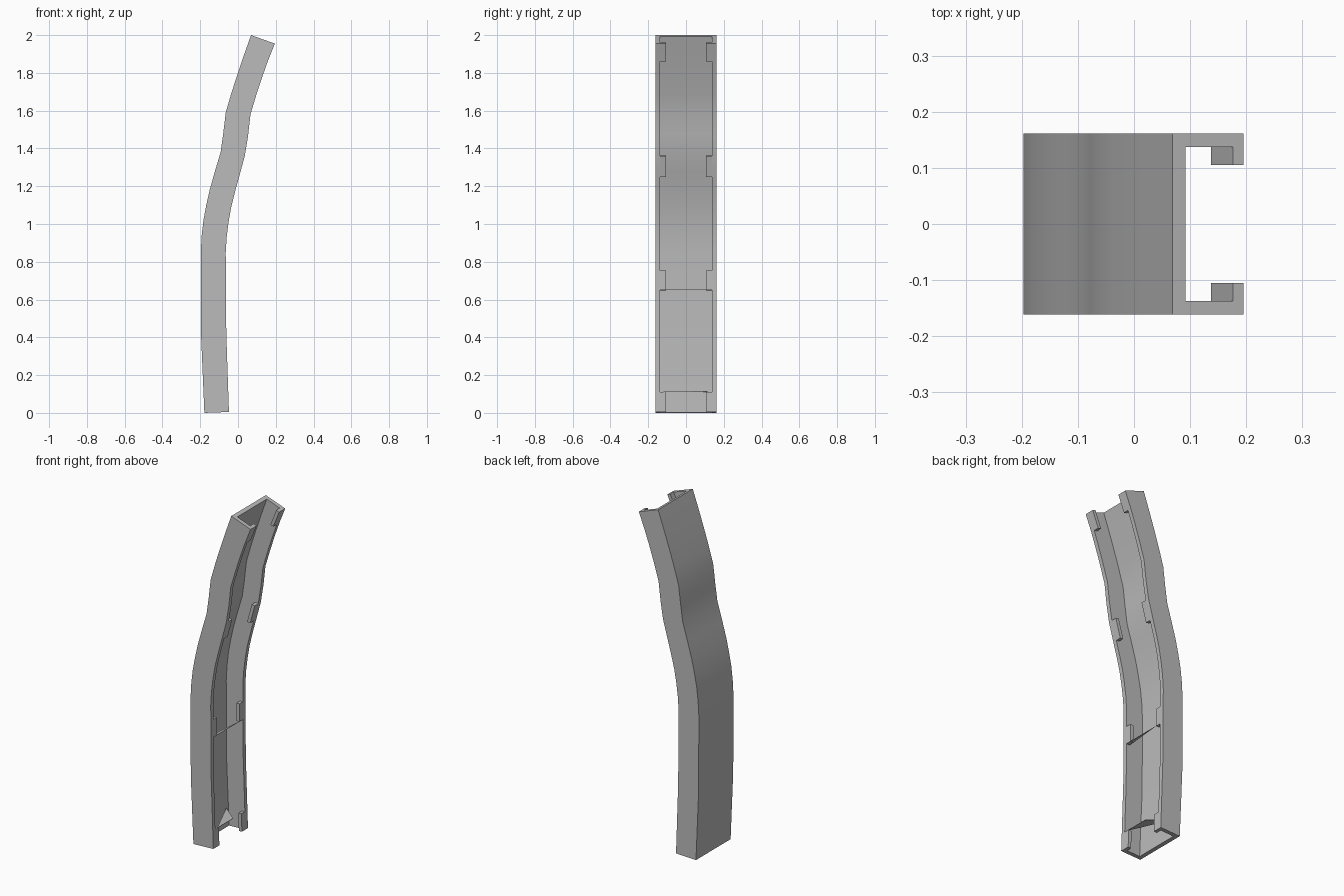
import bpy, bmesh, math
from mathutils import Vector

cube = bpy.data.objects.get("Cube")
if cube:
    bpy.data.objects.remove(cube, do_unlink=True)

grey = bpy.data.materials.new("plain grey")
grey.use_nodes = True
colour = (0.5, 0.5, 0.5, 1)
grey.diffuse_color = colour
grey.node_tree.nodes["Principled BSDF"].inputs["Base Color"].default_value = colour

HALF, WALL, LIP, LIP_IN = 0.1615, 0.024, 0.02, 0.105

# Stations along the bend: (back x, back z, open-edge x, open-edge z)
STATIONS = [
    (-.178, 0, -.048, .005), (-.195, .40, -.062, .42), (-.197, .85, -.065, .85),
    (-.192, .94, -.060, .93), (-.183, 1.02, -.050, 1.01), (-.168, 1.10, -.036, 1.09),
    (-.150, 1.18, -.016, 1.17), (-.122, 1.28, .010, 1.265), (-.092, 1.38, .036, 1.36),
    (-.078, 1.48, .053, 1.465), (-.065, 1.59, .066, 1.58), (-.036, 1.69, .096, 1.68),
    (-.004, 1.79, .127, 1.775), (.030, 1.89, .159, 1.865), (.069, 2.0, .195, 1.955)]


def station_at(z):
    """Station whose open edge lies at height z."""
    for a, b in zip(STATIONS, STATIONS[1:]):
        if z <= b[3]:
            t = (z - a[3]) / (b[3] - a[3])
            return tuple(p + (q - p) * t for p, q in zip(a, b))
    return STATIONS[-1]


def finish(name, bm):
    mesh = bpy.data.meshes.new(name)
    bm.to_mesh(mesh)
    bm.free()
    mesh.materials.append(grey)
    obj = bpy.data.objects.new(name, mesh)
    bpy.context.collection.objects.link(obj)
    return obj


def sweep(name, stations, section, caps):
    """Sweep (distance from back, y) points; negative distances count from the open edge."""
    bm = bmesh.new()
    rings = []
    for bx, bz, ox, oz in stations:
        back, edge = Vector((bx, 0, bz)), Vector((ox, 0, oz))
        across = (edge - back).normalized()
        ring = []
        for d, y, from_edge in section:
            p = (edge if from_edge else back) + across * d
            ring.append(bm.verts.new((p.x, y, p.z)))
        rings.append(ring)
    n = len(section)
    for a, b in zip(rings, rings[1:]):
        for i in range(n):
            j = (i + 1) % n
            bm.faces.new((a[i], a[j], b[j], b[i]))
    for ring in (rings[0], rings[-1]):
        for cap in caps:
            bm.faces.new([ring[i] for i in cap])
    bmesh.ops.recalc_face_normals(bm, faces=bm.faces)
    obj = finish(name, bm)
    bpy.ops.object.select_all(action='DESELECT')
    obj.select_set(True)
    bpy.context.view_layer.objects.active = obj
    bpy.ops.object.shade_smooth_by_angle(angle=math.radians(25))


# U-shaped channel, open towards +x
inner = HALF - WALL
sweep("channel", STATIONS,
      [(0, -HALF, False), (0, -HALF, True), (0, -inner, True), (WALL, -inner, False),
       (WALL, inner, False), (0, inner, True), (0, HALF, True), (0, HALF, False)],
      [(0, 1, 2, 3), (0, 3, 4, 7), (4, 5, 6, 7)])

# Retaining lips along the open edges
for k, (low, high) in enumerate([(.005, .11), (.65, .755), (1.25, 1.36), (1.86, 1.955)]):
    heights = [low] + [s[3] for s in STATIONS if low < s[3] < high] + [high]
    for side, label in ((-1, "front"), (1, "rear")):
        sweep(f"{label}_lip_{k + 1}", [station_at(z) for z in heights],
              [(-LIP, side * LIP_IN, True), (0, side * LIP_IN, True),
               (0, side * inner, True), (-LIP, side * inner, True)], [(0, 1, 2, 3)])

# Thin webs crossing the channel
for name, points in (
        ("lower_web", [(-.052, -.12, .11), (-.052, .03, .11), (-.157, .115, .11)]),
        ("middle_web", [(-.064, -.13, .65), (-.064, .105, .65), (-.084, -.105, .65)])):
    bm = bmesh.new()
    face = bm.faces.new([bm.verts.new(p) for p in points])
    bm.normal_update()
    top = bmesh.ops.extrude_face_region(bm, geom=[face])["geom"]
    bmesh.ops.translate(bm, vec=(0, 0, .002),
                        verts=[v for v in top if isinstance(v, bmesh.types.BMVert)])
    bmesh.ops.recalc_face_normals(bm, faces=bm.faces)
    finish(name, bm)
